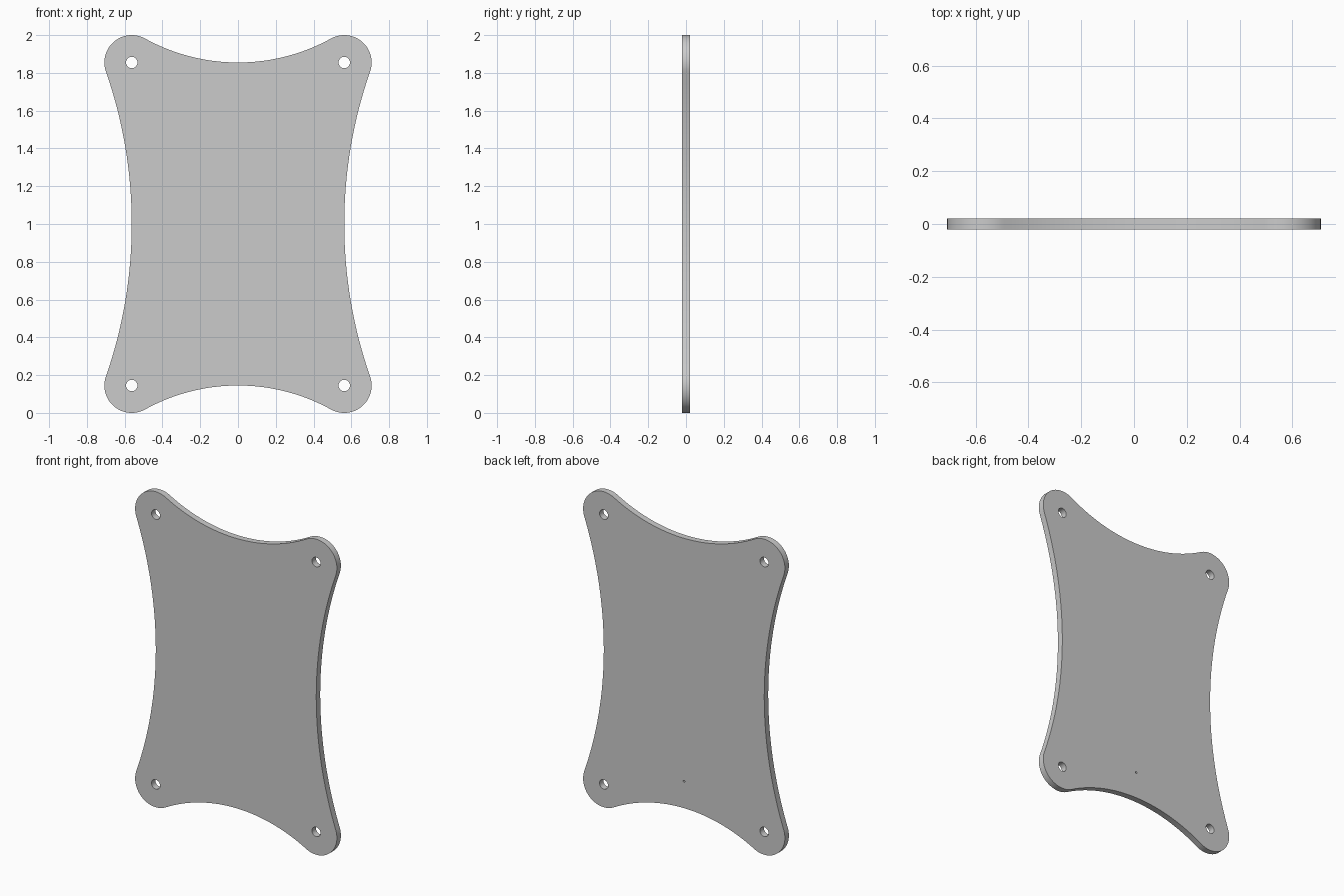
import bpy, bmesh
from math import atan2, cos, sin, pi, radians
from mathutils import Matrix, Vector

if "Cube" in bpy.data.objects:
    bpy.data.objects.remove(bpy.data.objects["Cube"])

CX, CZ, R = 0.5625, 0.855, 0.145   # corner lobe centre (from plate centre) and radius
HALF_T = 0.02                      # half thickness
MID = 1.0                          # height of plate centre


def arc(cx, cz, r, a0, a1, n):
    return [(cx + r * cos(a0 + (a1 - a0) * i / n), cz + r * sin(a0 + (a1 - a0) * i / n))
            for i in range(n + 1)]


def quarter_outline():
    # Waist arcs touch the lobe tangentially: (arc radius + R)^2 = arc radius^2 + offset^2
    side_r = (CZ * CZ - R * R) / (2 * R)
    top_r = (CX * CX - R * R) / (2 * R)
    side_a = atan2(CZ, side_r)
    top_a = atan2(CX, top_r)
    side = arc(CX + side_r, 0, side_r, pi, pi - side_a, 16)
    lobe = arc(CX, CZ, R, -side_a, pi / 2 + top_a, 28)
    top = arc(0, CZ + top_r, top_r, -pi / 2 + top_a, -pi / 2, 16)
    return side + lobe[1:] + top[1:]


def make_object(name, bm):
    bmesh.ops.recalc_face_normals(bm, faces=bm.faces)
    mesh = bpy.data.meshes.new(name)
    bm.to_mesh(mesh)
    bm.free()
    ob = bpy.data.objects.new(name, mesh)
    bpy.context.collection.objects.link(ob)
    return ob


# Plate outline: one quarter mirrored to the other three
q = quarter_outline()
half = q + [(-x, z) for x, z in reversed(q[:-1])]
outline = half + [(x, -z) for x, z in reversed(half[1:-1])]
bm = bmesh.new()
face = bm.faces.new([bm.verts.new((x, -HALF_T, z + MID)) for x, z in outline])
ext = bmesh.ops.extrude_face_region(bm, geom=[face])
bmesh.ops.translate(bm, vec=(0, 2 * HALF_T, 0),
                    verts=[v for v in ext["geom"] if isinstance(v, bmesh.types.BMVert)])
plate = make_object("mounting_plate", bm)

# Cutters: four through holes and a pin-prick blind hole in the back
bm = bmesh.new()


def drill(x, y, z, r, depth, n):
    bmesh.ops.create_cone(bm, cap_ends=True, segments=n, radius1=r, radius2=r, depth=depth,
                          matrix=Matrix.Translation(Vector((x, y, z))) @ Matrix.Rotation(pi / 2, 4, 'X'))


for sx in (-1, 1):
    for sz in (-1, 1):
        drill(sx * CX, 0, MID + sz * CZ, 0.03, 0.2, 32)
drill(0, HALF_T, 0.315, 0.006, 0.03, 16)
cutter = make_object("hole_cutter", bm)
cutter.hide_render = True
cutter.hide_set(True)

mod = plate.modifiers.new("holes", 'BOOLEAN')
mod.operation = 'DIFFERENCE'
mod.solver = 'EXACT'
mod.object = cutter

# Bake the holes, remove the cutter, shade smooth with crisp rims
bpy.context.view_layer.objects.active = plate
plate.select_set(True)
bpy.ops.object.modifier_apply(modifier=mod.name)
bpy.data.objects.remove(cutter)
bpy.ops.object.shade_smooth_by_angle(angle=radians(30))
